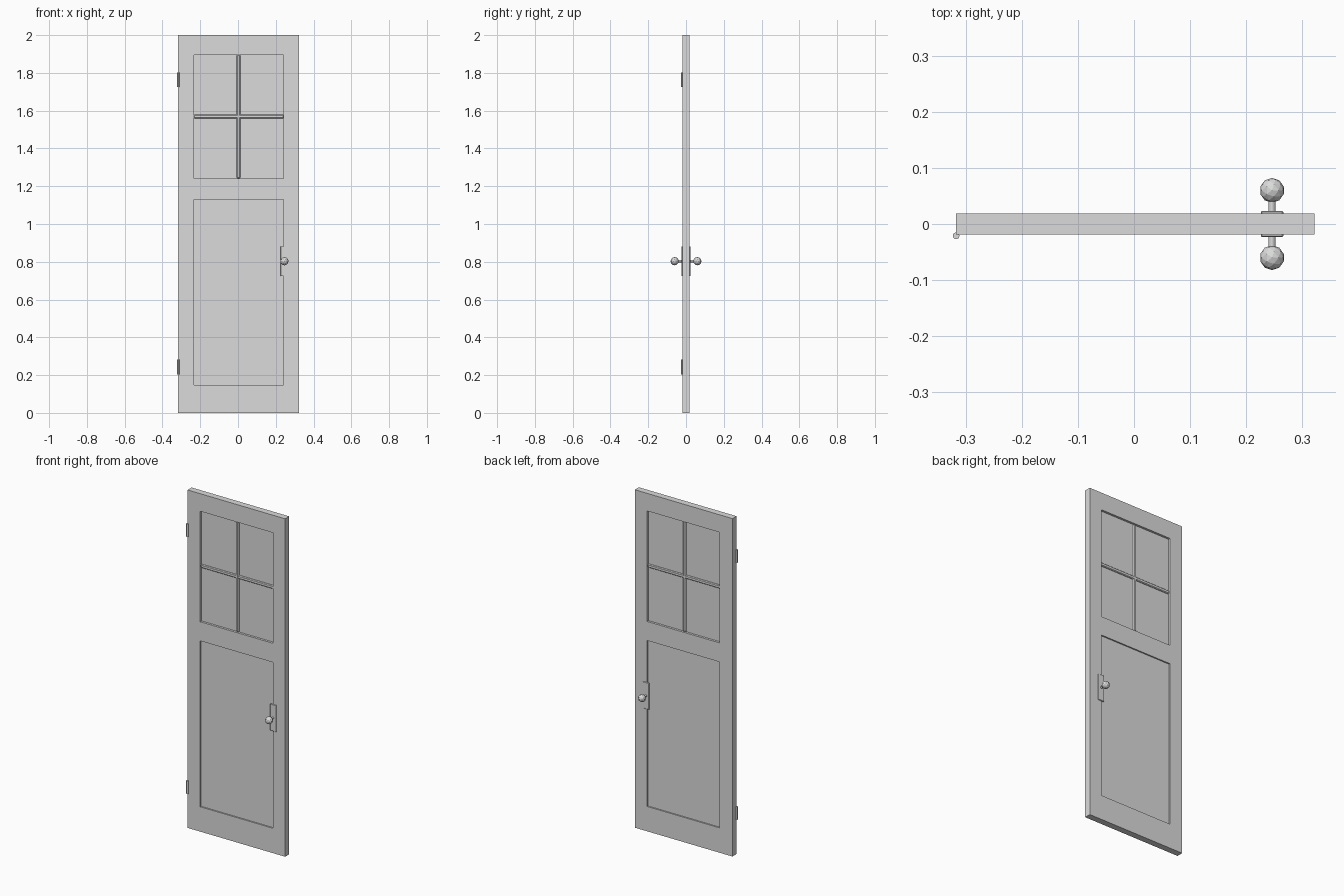
import bpy
import math

cube = bpy.data.objects.get("Cube")
if cube:
    bpy.data.objects.remove(cube, do_unlink=True)

GREY = (0.70, 0.71, 0.70, 1.0)
grey = bpy.data.materials.new("light_grey")
grey.use_nodes = True
grey.diffuse_color = GREY
grey.node_tree.nodes["Principled BSDF"].inputs["Base Color"].default_value = GREY

# Shared layout: x0, x1, z0, z1
DOOR = (-0.317, 0.322, 0.0, 2.0)
WINDOW = (-0.234, 0.241, 1.242, 1.896)
PANEL = (-0.234, 0.241, 0.147, 1.129)
HALF = 0.019
MID_X = (DOOR[0] + DOOR[1]) / 2
MID_Z = (WINDOW[2] + WINDOW[3]) / 2
KNOB_X, KNOB_Z = 0.246, 0.803


def finish(name):
    obj = bpy.context.object
    obj.name = name
    obj.data.materials.clear()
    obj.data.materials.append(grey)
    return obj


def box(name, rect, y0, y1, chamfer=0):
    x0, x1, z0, z1 = rect
    bpy.ops.mesh.primitive_cube_add(
        size=1, location=((x0 + x1) / 2, (y0 + y1) / 2, (z0 + z1) / 2))
    obj = finish(name)
    obj.scale = (x1 - x0, y1 - y0, z1 - z0)
    bpy.ops.object.transform_apply(location=False, rotation=False, scale=True)
    if chamfer:
        bevel = obj.modifiers.new("chamfer", "BEVEL")
        bevel.width = chamfer
        bevel.segments = 1


def rod(name, radius, length, location, along_y=False):
    bpy.ops.mesh.primitive_cylinder_add(
        vertices=12, radius=radius, depth=length, location=location,
        rotation=(math.pi / 2 if along_y else 0, 0, 0))
    finish(name)
    bpy.ops.object.shade_smooth_by_angle()


# Door frame: one slab with two rectangular openings
outline = bpy.data.curves.new("door_frame", "CURVE")
outline.dimensions = "2D"
outline.fill_mode = "BOTH"
outline.extrude = HALF
for x0, x1, z0, z1 in (DOOR, WINDOW, PANEL):
    spline = outline.splines.new("POLY")
    spline.points.add(3)
    corners = ((x0, z0), (x1, z0), (x1, z1), (x0, z1))
    for point, (x, z) in zip(spline.points, corners):
        point.co = (x, z, 0, 1)
    spline.use_cyclic_u = True
frame = bpy.data.objects.new("door_frame", outline)
bpy.context.collection.objects.link(frame)
frame.rotation_euler.x = math.pi / 2
bpy.ops.object.select_all(action="DESELECT")
frame.select_set(True)
bpy.context.view_layer.objects.active = frame
bpy.ops.object.convert(target="MESH")
finish("door_frame")
bpy.ops.object.shade_flat()

# Recessed lower panel, window panes and chamfered glazing bars
box("lower_panel", PANEL, -0.011, 0.011)
box("window_pane", WINDOW, -0.006, 0.006)
box("vertical_bar", (MID_X - 0.0105, MID_X + 0.0105, WINDOW[2], WINDOW[3]),
    -0.014, 0.014, chamfer=0.005)
box("horizontal_bar", (WINDOW[0], WINDOW[1], MID_Z - 0.01, MID_Z + 0.01),
    -0.0135, 0.0135, chamfer=0.004)

# Plate, stem and faceted knob on both faces
for side, word in ((-1, "front"), (1, "back")):
    plate = (KNOB_X - 0.02, KNOB_X + 0.02, KNOB_Z - 0.079, KNOB_Z + 0.079)
    near, far = sorted((side * 0.016, side * 0.0235))
    box(word + "_handle_plate", plate, near, far, chamfer=0.002)
    rod(word + "_knob_stem", 0.006, 0.03, (KNOB_X, side * 0.035, KNOB_Z),
        along_y=True)
    bpy.ops.mesh.primitive_ico_sphere_add(
        subdivisions=2, radius=0.022, location=(KNOB_X, side * 0.06, KNOB_Z))
    finish(word + "_knob")

# Hinge barrels on the front corner of the hinge edge
for word, z in (("lower", 0.243), ("upper", 1.763)):
    rod(word + "_hinge", 0.006, 0.078, (DOOR[0], -HALF - 0.002, z))
